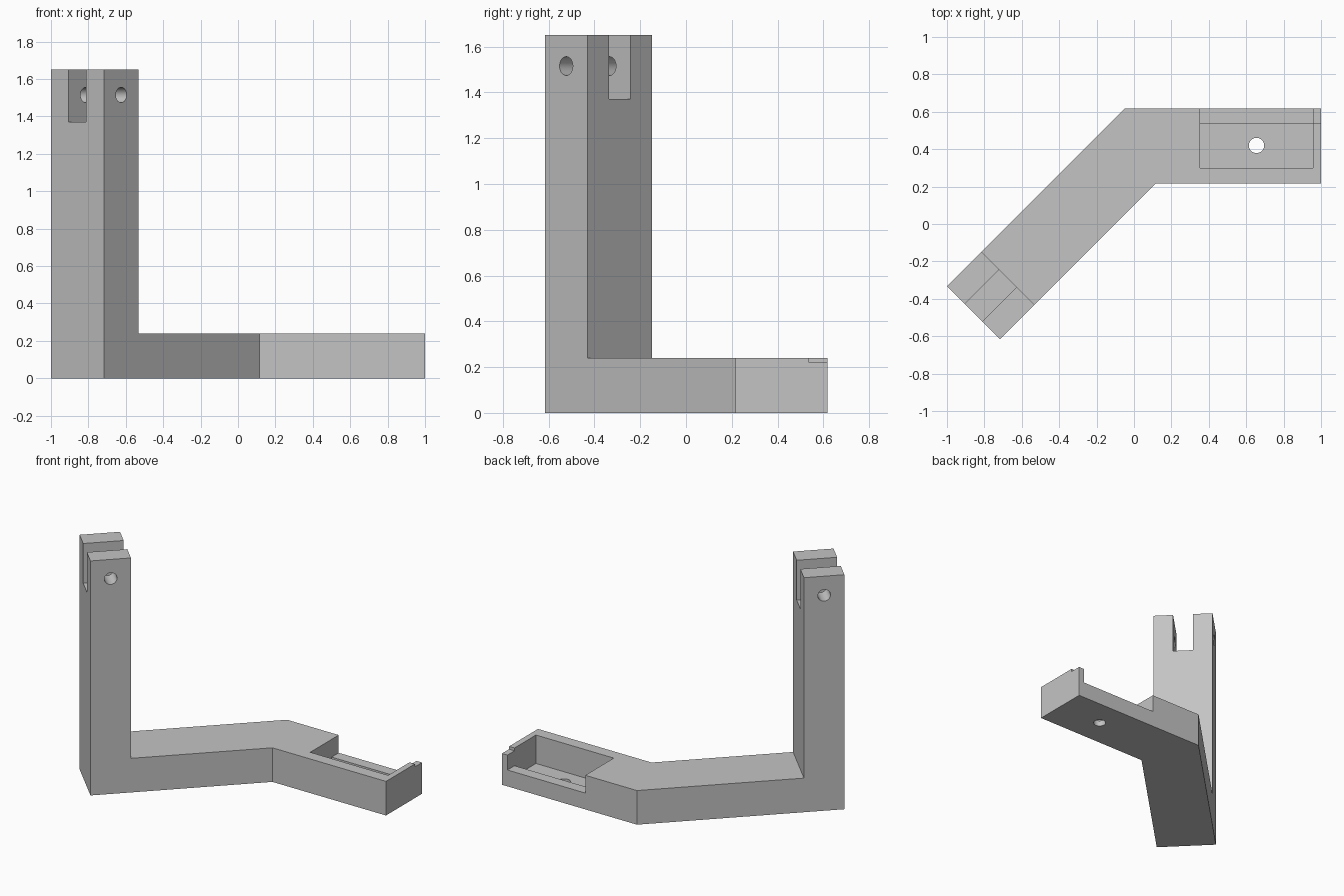
import bpy, bmesh, math
from mathutils import Matrix, Vector

if "Cube" in bpy.data.objects:
    bpy.data.objects.remove(bpy.data.objects["Cube"], do_unlink=True)

grey = bpy.data.materials.new("plain grey")
grey.use_nodes = True
colour = (0.55, 0.55, 0.55, 1)
grey.diffuse_color = colour
grey.node_tree.nodes["Principled BSDF"].inputs["Base Color"].default_value = colour

ARM_H, POST_H, WIDTH, POST_D = 0.24, 1.65, 0.40, 0.262


def add_object(name, bm):
    mesh = bpy.data.meshes.new(name)
    bmesh.ops.recalc_face_normals(bm, faces=bm.faces)
    bm.to_mesh(mesh)
    bm.free()
    mesh.materials.append(grey)
    obj = bpy.data.objects.new(name, mesh)
    bpy.context.collection.objects.link(obj)
    return obj


def raise_faces(bm, faces, height):
    geom = bmesh.ops.extrude_face_region(bm, geom=faces)["geom"]
    verts = [g for g in geom if isinstance(g, bmesh.types.BMVert)]
    bmesh.ops.translate(bm, verts=verts, vec=(0, 0, height))


def box(lo, hi, turn=Matrix()):
    lo, hi = Vector(lo), Vector(hi)
    bm = bmesh.new()
    place = turn @ Matrix.Translation((lo + hi) / 2) @ Matrix.Diagonal((*(hi - lo), 1))
    bmesh.ops.create_cube(bm, size=1, matrix=place)
    return bm


def rod(radius, length, place):
    bm = bmesh.new()
    bmesh.ops.create_cone(bm, cap_ends=True, segments=32, radius1=radius,
                          radius2=radius, depth=length, matrix=place)
    return bm


def cut(target, bm):
    cutter = add_object("cutter", bm)
    cutter.hide_render = True
    mod = target.modifiers.new("cut", "BOOLEAN")
    mod.operation, mod.solver, mod.object = "DIFFERENCE", "EXACT", cutter
    bpy.context.view_layer.objects.active = target
    bpy.ops.object.modifier_apply(modifier=mod.name)
    bpy.data.objects.remove(cutter, do_unlink=True)


# Bent arm with the upright post growing out of its diagonal end
bm = bmesh.new()
d = POST_D * math.sqrt(0.5)
outer, inner = (-1, -0.333), (-0.717, -0.616)
outline = [outer, inner, (inner[0] + d, inner[1] + d), (0.116, 0.217),
           (1, 0.217), (1, 0.617), (-0.05, 0.617), (outer[0] + d, outer[1] + d)]
v = [bm.verts.new((x, y, 0)) for x, y in outline]
foot = bm.faces.new((v[0], v[1], v[2], v[7]))
arm = bm.faces.new(v[2:])
raise_faces(bm, [foot, arm], ARM_H)
bm.faces.ensure_lookup_table()
top = min((f for f in bm.faces if all(p.co.z > ARM_H / 2 for p in f.verts)),
          key=lambda f: f.calc_center_median().x)
raise_faces(bm, [top], POST_H - ARM_H)
bracket = add_object("bent_bracket", bm)

# Fork slot and cross pin hole, in the post's own turned frame
centre = Vector((sum(p[0] for p in (outline[0], outline[2])) / 2,
                 sum(p[1] for p in (outline[0], outline[2])) / 2, 0))
turn = Matrix.Translation(centre) @ Matrix.Rotation(math.radians(45), 4, "Z")
half = WIDTH / 6
cut(bracket, box((-0.3, -half, 1.37), (0.3, half, 1.8), turn))
cut(bracket, rod(0.041, 0.8, turn @ Matrix.Translation((0, 0, 1.515))
                 @ Matrix.Rotation(math.radians(90), 4, "X")))

# Tray pocket, lowered back lip, shallow end step and floor hole
cut(bracket, box((0.352, 0.30, 0.04), (0.958, 0.538, 0.4)))
cut(bracket, box((0.352, 0.50, 0.115), (0.958, 0.8, 0.4)))
cut(bracket, box((0.9, 0.538, 0.22), (1.2, 0.8, 0.4)))
cut(bracket, rod(0.041, 0.3, Matrix.Translation((0.655, 0.42, 0))))

# Smooth hole walls, crisp edges elsewhere
bpy.ops.object.select_all(action="DESELECT")
bracket.select_set(True)
bpy.context.view_layer.objects.active = bracket
bpy.ops.object.shade_smooth_by_angle(angle=math.radians(30))
